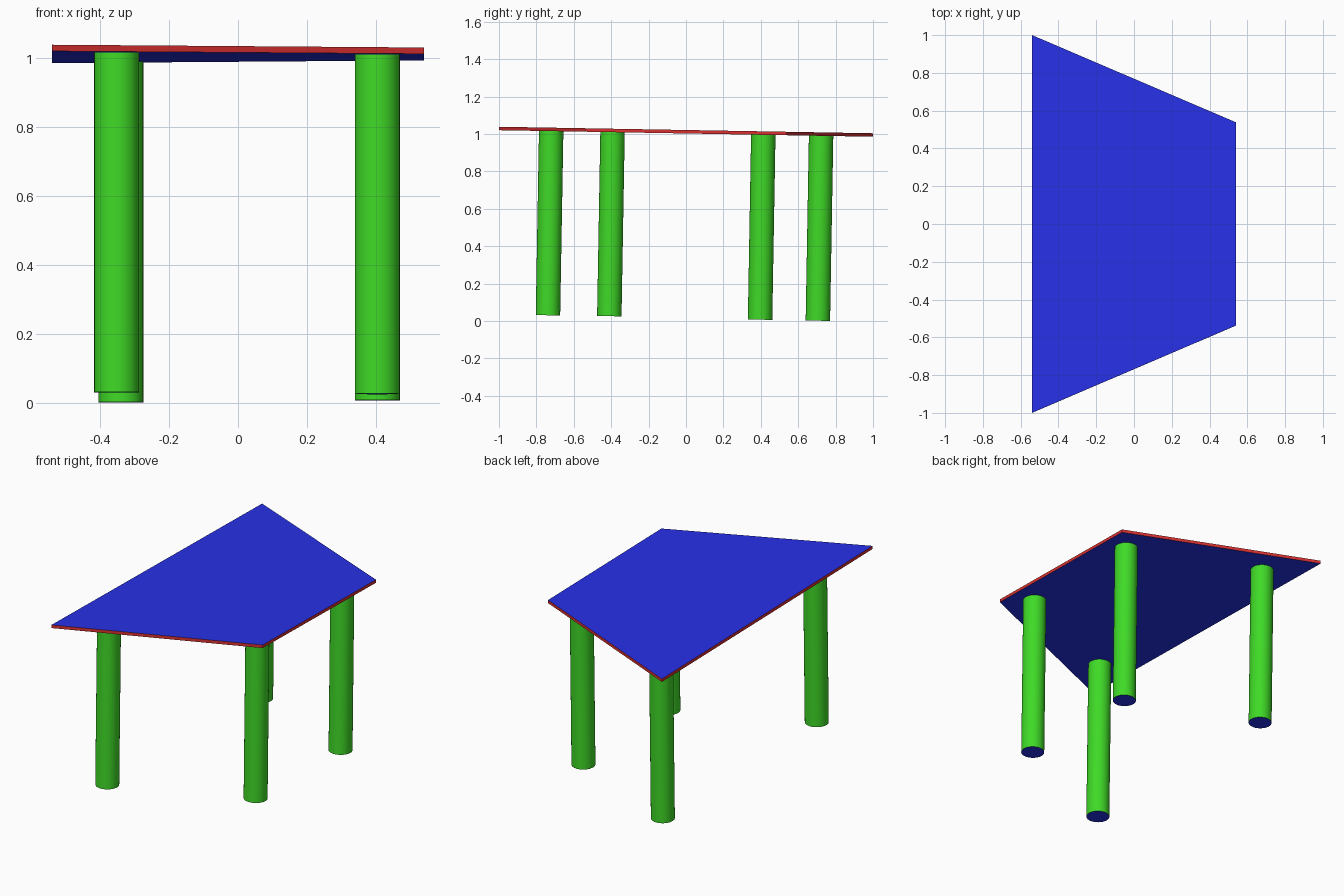
import bpy, bmesh
from math import radians, sin, cos, tan
from mathutils import Matrix, Vector

if "Cube" in bpy.data.objects:
    bpy.data.objects.remove(bpy.data.objects["Cube"])

TILT = radians(-1)          # the whole table leans slightly to the back
UNDERSIDE = 1.003           # height of the slab underside at y = 0
THICK = 0.0185


def material(name, rgb):
    m = bpy.data.materials.new(name)
    m.diffuse_color = (*rgb, 1)
    m.use_nodes = True
    m.node_tree.nodes["Principled BSDF"].inputs["Base Color"].default_value = m.diffuse_color
    return m


BLUE = material("blue", (0.02, 0.03, 0.8))
RED = material("red", (0.7, 0.03, 0.03))
GREEN = material("green", (0.05, 0.7, 0.02))


def finish(bm, name, side, location):
    """Tilted object: sides in their own colour, flat ends in blue."""
    bmesh.ops.recalc_face_normals(bm, faces=bm.faces)
    for f in bm.faces:
        f.material_index = 1 if abs(f.normal.z) > 0.5 else 0
    mesh = bpy.data.meshes.new(name)
    bm.to_mesh(mesh)
    bm.free()
    mesh.materials.append(side)
    mesh.materials.append(BLUE)
    ob = bpy.data.objects.new(name, mesh)
    bpy.context.collection.objects.link(ob)
    ob.location = location
    ob.rotation_euler.x = TILT
    return ob


# Trapezoid table top, long side on the left
bm = bmesh.new()
outline = [(-0.54, -1), (0.54, -0.538), (0.54, 0.538), (-0.54, 1)]
face = bm.faces.new([bm.verts.new((x, y, 0)) for x, y in outline])
ext = bmesh.ops.extrude_face_region(bm, geom=[face], use_keep_orig=True)
bmesh.ops.translate(bm, vec=(0, 0, THICK),
                    verts=[v for v in ext["geom"] if isinstance(v, bmesh.types.BMVert)])
finish(bm, "table_top", RED, (0, 0, UNDERSIDE))


# Round legs reaching from the foot up to the underside
def leg(name, foot):
    foot = Vector(foot)
    top_z = UNDERSIDE + tan(TILT) * (foot.y + sin(-TILT))
    length = (top_z - foot.z) / cos(TILT)
    bm = bmesh.new()
    bmesh.ops.create_cone(bm, cap_ends=True, segments=32, radius1=0.0653,
                          radius2=0.0653, depth=length,
                          matrix=Matrix.Translation((0, 0, length / 2)))
    ob = finish(bm, name, GREEN, foot)
    bpy.ops.object.select_all(action='DESELECT')
    bpy.context.view_layer.objects.active = ob
    ob.select_set(True)
    bpy.ops.object.shade_smooth_by_angle(angle=radians(40))


for name, foot in {
    "front_left_leg": (-0.352, -0.738, 0.031),
    "front_right_leg": (0.404, -0.41, 0.0262),
    "back_right_leg": (0.404, 0.396, 0.0075),
    "back_left_leg": (-0.34, 0.705, 0.002),
}.items():
    leg(name, foot)
